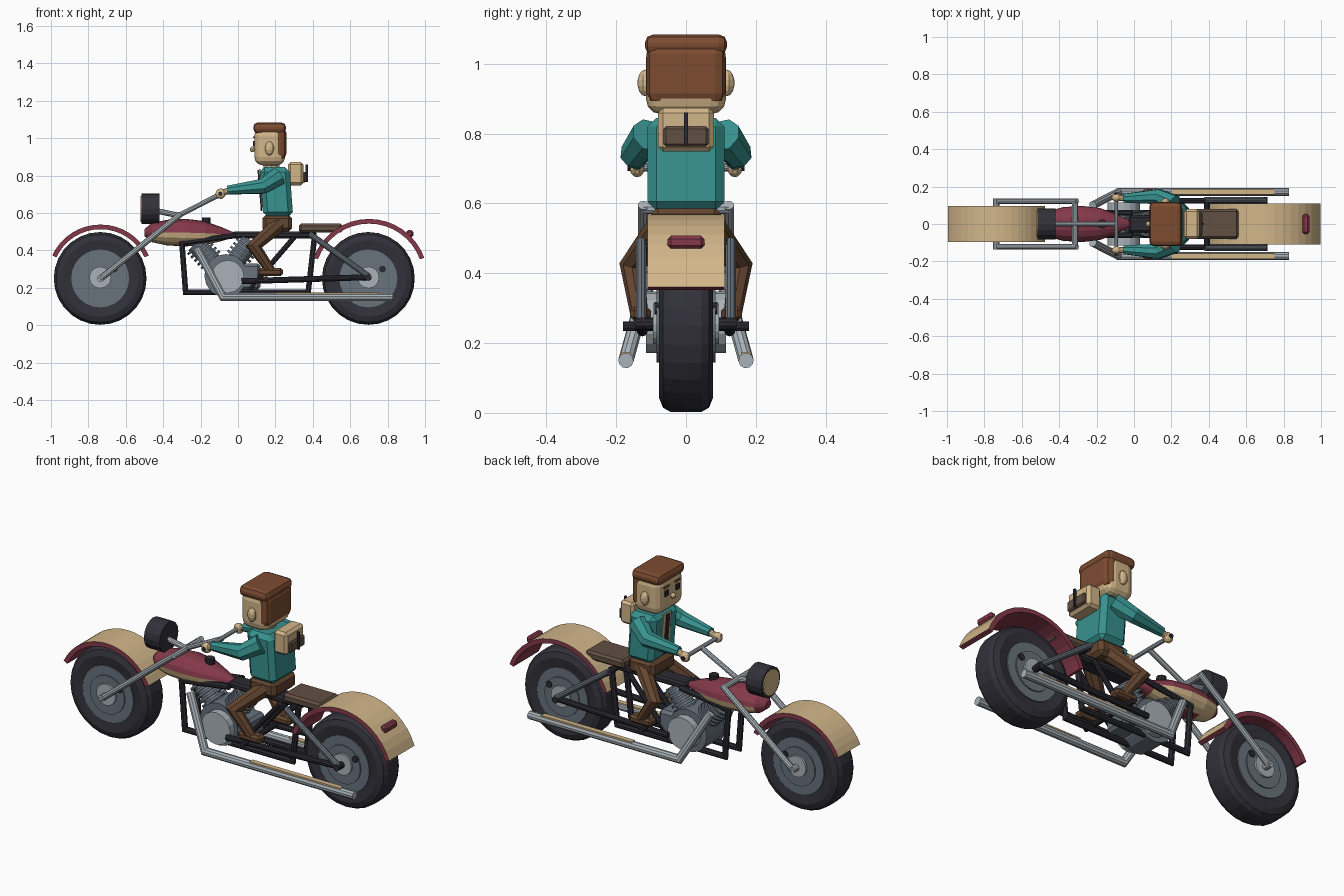
import bpy, bmesh, math
from mathutils import Vector, Matrix

if "Cube" in bpy.data.objects:
    bpy.data.objects.remove(bpy.data.objects["Cube"])


def mat(name, hexcol):
    m = bpy.data.materials.new(name)
    lin = []
    for i in (0, 2, 4):
        c = int(hexcol[i:i + 2], 16) / 255
        lin.append(c / 12.92 if c < 0.04045 else ((c + 0.055) / 1.055) ** 2.4)
    m.diffuse_color = (*lin, 1)
    m.use_nodes = True
    m.node_tree.nodes["Principled BSDF"].inputs["Base Color"].default_value = m.diffuse_color
    return m


RUBBER = mat("dark rubber", "32313a")
BLACK = mat("black frame", "2b2a32")
STEEL = mat("mid grey steel", "68727c")
CHROME = mat("light chrome", "a9b2b8")
RED = mat("maroon paint", "85394a")
TAN = mat("tan", "d2b68a")
TEAL = mat("teal cloth", "37928f")
BROWN = mat("brown cloth", "644630")
SEAT = mat("seat leather", "625043")
HAIR = mat("hair brown", "7d4c31")


def finish(name, bm, *mats):
    bmesh.ops.recalc_face_normals(bm, faces=bm.faces)
    me = bpy.data.meshes.new(name)
    bm.to_mesh(me)
    bm.free()
    for m in mats:
        me.materials.append(m)
    ob = bpy.data.objects.new(name, me)
    bpy.context.collection.objects.link(ob)
    return ob


def box(name, lo, hi, m, bevel=0, seg=1, shear=0):
    bm = bmesh.new()
    bmesh.ops.create_cube(bm, size=1)
    for v in bm.verts:
        if v.co.z > 0:
            v.co.x += shear / (hi[0] - lo[0])
        v.co = Vector([(a + b) / 2 + c * (b - a) for a, b, c in zip(lo, hi, v.co)])
    if bevel:
        bmesh.ops.bevel(bm, geom=bm.edges[:], offset=bevel, segments=seg, profile=0.5, affect='EDGES')
    return finish(name, bm, m)


def rod(name, a, b, r, m, sides=10, r2=None):
    a, b = Vector(a), Vector(b)
    d = b - a
    bm = bmesh.new()
    M = Matrix.Translation((a + b) / 2) @ d.to_track_quat('Z', 'Y').to_matrix().to_4x4()
    bmesh.ops.create_cone(bm, cap_ends=True, segments=sides, radius1=r,
                          radius2=r if r2 is None else r2, depth=d.length, matrix=M)
    return finish(name, bm, m)


def pipe(name, pts, r, m, sides=8):
    # mitred tube along a path, with one radius or one per point
    pts = [Vector(p) for p in pts]
    rs = r if isinstance(r, (list, tuple)) else [r] * len(pts)
    bm = bmesh.new()
    d = (pts[1] - pts[0]).normalized()
    u = d.cross(Vector((0, 1, 0))).normalized()
    v = d.cross(u)
    angs = [2 * math.pi * (i + .5) / sides for i in range(sides)]
    cur = [pts[0] + rs[0] * (math.cos(t) * u + math.sin(t) * v) for t in angs]
    rings = [[bm.verts.new(p) for p in cur]]
    for i in range(1, len(pts)):
        d = (pts[i] - pts[i - 1]).normalized()
        e = (pts[i + 1] - pts[i]).normalized() if i < len(pts) - 1 else d
        n = (d + e).normalized()
        cur = [pts[i] + (c - pts[i - 1] - d * (c - pts[i - 1]).dot(d)) * rs[i] / rs[i - 1] for c in cur]
        cur = [c - d * ((c - pts[i]).dot(n) / d.dot(n)) for c in cur]
        rings.append([bm.verts.new(p) for p in cur])
    for A, B in zip(rings, rings[1:]):
        for k in range(sides):
            bm.faces.new((A[k], A[k - 1], B[k - 1], B[k]))
    bm.faces.new(rings[0])
    bm.faces.new(rings[-1])
    return finish(name, bm, m)


def ball(name, c, size, m):
    bm = bmesh.new()
    bmesh.ops.create_uvsphere(bm, u_segments=10, v_segments=7, radius=1,
                              matrix=Matrix.Translation(c) @ Matrix.Diagonal((*size, 1)))
    return finish(name, bm, m)


def disc(name, x, z, r, hw, m, sides=24):
    return rod(name, (x, -hw, z), (x, hw, z), r, m, sides)


# wheels: lathed tyre, stepped rim, hub and valve dot
TYRE = [(.15, -.07), (.205, -.078), (.235, -.066), (.247, -.045), (.248, 0),
        (.247, .045), (.235, .066), (.205, .078), (.15, .07)]
for tag, x in (("front", -.737), ("rear", .697)):
    z, n = .25, 28
    bm = bmesh.new()
    rings = [[bm.verts.new((x + r * math.cos(2 * math.pi * k / n), y, z + r * math.sin(2 * math.pi * k / n)))
              for r, y in TYRE] for k in range(n)]
    for k in range(n):
        for j in range(len(TYRE)):
            bm.faces.new((rings[k][j], rings[k][j - 1], rings[k - 1][j - 1], rings[k - 1][j]))
    finish(tag + "_tyre", bm, RUBBER)
    disc(tag + "_rim", x, z, .155, .077, STEEL)
    disc(tag + "_rim_centre", x, z, .105, .084, STEEL)
    disc(tag + "_hub", x, z + .005, .058, .095, CHROME, 16)
    disc(tag + "_valve_dot", x + .075, z + .05, .018, .09, BLACK, 10)

# fenders: tan outer skin, maroon sides and underside
for tag, x, R, w, a0 in (("front", -.735, .285, .095, 25), ("rear", .70, .315, .11, 20)):
    bm = bmesh.new()
    rings = []
    for k in range(17):
        t = math.radians(a0 + (180 - 2 * a0) * k / 16)
        rings.append([bm.verts.new((x + r * math.cos(t), y, .253 + r * math.sin(t)))
                      for r, y in ((R, -w), (R, w), (R - .025, w), (R - .025, -w))])
    for A, B in zip(rings, rings[1:]):
        for j in range(4):
            f = bm.faces.new((A[j], A[(j + 1) % 4], B[(j + 1) % 4], B[j]))
            f.material_index = 0 if j == 0 else 1
    for end in (rings[0], rings[-1]):
        bm.faces.new(end).material_index = 1
    finish(tag + "_fender", bm, TAN, RED)
box("tail_light", (.90, -.053, .47), (.937, .053, .508), RED, .01)

# teardrop tank with tan lower side panel
bm = bmesh.new()
rings = []
for x, w, zc in ((-.50, .025, .495), (-.46, .068, .495), (-.38, .09, .495), (-.28, .097, .495),
                 (-.18, .085, .492), (-.09, .05, .487), (-.01, .012, .482)):
    rings.append([bm.verts.new((x, w * math.cos(t), zc + w * .76 * math.sin(t)))
                  for t in [math.pi * 2 * k / 16 for k in range(16)]])
for A, B in zip(rings, rings[1:]):
    for k in range(16):
        f = bm.faces.new((A[k], A[k - 1], B[k - 1], B[k]))
        c = f.calc_center_median()
        f.material_index = int(.435 < c.z < .496 and -.47 < c.x < -.12)
bm.faces.new(rings[0])
bm.faces.new(rings[-1])
finish("fuel_tank", bm, RED, TAN)
rod("filler_cap", (-.17, 0, .54), (-.17, 0, .575), .025, BLACK)

# headlight
rod("headlight_shell", (-.515, 0, .622), (-.42, 0, .622), .082, RUBBER, 16)
rod("headlight_lens", (-.521, 0, .622), (-.514, 0, .622), .07, TAN, 16)
rod("headlight_bracket", (-.43, 0, .61), (-.31, 0, .585), .015, CHROME)

# forks, clamp and handlebar
for s in (-1, 1):
    rod("fork_leg", (-.74, s * .122, .245), (-.305, s * .122, .595), .016, CHROME)
rod("front_axle", (-.737, -.135, .25), (-.737, .135, .25), .018, CHROME)
rod("fork_clamp", (-.315, -.122, .585), (-.315, .122, .585), .016, CHROME)
rod("handlebar_riser", (-.32, 0, .585), (-.095, 0, .70), .013, CHROME)
rod("handlebar", (-.095, -.14, .703), (-.095, .14, .703), .011, CHROME)
rod("grips", (-.095, -.168, .703), (-.095, .168, .703), .0105, BLACK)

# frame, swing arm, struts and pegs
for s in (-1, 1):
    pipe("frame_cradle", [(-.01, s * .06, .48), (-.30, s * .06, .44), (-.28, s * .06, .175),
                          (.375, s * .06, .175), (.41, s * .06, .48)], .016, BLACK)
    rod("swing_arm", (.02, s * .125, .235), (.71, s * .125, .257), .016, BLACK)
    rod("rear_strut", (.38, s * .128, .49), (.70, s * .128, .26), .016, STEEL)
    rod("seat_brace", (.06, s * .06, .19), (.30, s * .06, .47), .014, BLACK)
rod("strut_crossbar", (.39, -.135, .48), (.39, .135, .48), .016, BLACK)
rod("rear_axle", (.697, -.145, .255), (.697, .145, .255), .018, BLACK)
rod("foot_pegs", (.15, -.18, .248), (.15, .18, .248), .014, BLACK)
box("backbone", (-.03, -.045, .463), (.42, .045, .50), BLACK, .01)
box("passenger_seat", (.325, -.08, .495), (.56, .08, .543), SEAT, .012)

# engine: case, cover and two finned cylinders in a vee
disc("crankcase", -.065, .265, .115, .075, STEEL, 16)
disc("engine_cover", -.055, .26, .088, .115, CHROME, 16)
box("gearbox", (-.02, -.07, .19), (.12, .07, .33), STEEL, .015)
for tag, dx in (("front", -.72), ("rear", .58)):
    d = Vector((dx, 0, .75)).normalized()
    c = Vector((-.07, 0, .27))
    rod(tag + "_cylinder", c, c + d * .23, .05, STEEL, 12)
    for k in range(5):
        p = c + d * (.105 + .026 * k)
        rod(tag + "_cylinder_fin", p, p + d * .013, .068, STEEL, 12)

# exhausts with tan stripe plates
for s in (-1, 1):
    pipe("exhaust_pipe", [(-.22, s * .10, .41), (-.08, s * .172, .15), (.83, s * .172, .15)], .022, CHROME, 10)
    box("exhaust_stripe", (.2, s * .172 - .014, .166), (.75, s * .172 + .014, .174), TAN)

# rider: torso, shirt, tie
box("hips", (.13, -.10, .50), (.29, .10, .59), BROWN, .02)
box("torso", (.135, -.11, .58), (.295, .11, .845), TEAL, .025, 1, -.02)
box("shirt_front", (.129, -.035, .63), (.137, .035, .835), TAN, 0, 1, -.018)
box("tie", (.122, -.012, .61), (.13, .012, .83), BLACK, 0, 1, -.018)
rod("neck", (.18, 0, .82), (.18, 0, .88), .045, TAN)

# limbs
for s in (-1, 1):
    pipe("sleeve", [(.215, s * .105, .795), (.13, s * .147, .742), (-.055, s * .138, .722)],
         [.053, .042, .025], TEAL)
    rod("forearm", (-.04, s * .138, .722), (-.085, s * .14, .708), .017, TAN)
    ball("hand", (-.093, s * .14, .703), (.028, .022, .028), TAN)
    pipe("leg", [(.225, s * .06, .545), (.085, s * .155, .42), (.175, s * .135, .29)],
         [.045, .034, .026], BROWN)
    box("shoe", (.105, s * .13 - .03, .263), (.24, s * .13 + .03, .305), BROWN, .012)

# head, face and hair
box("head", (.087, -.115, .855), (.252, .115, 1.06), TAN, .045, 3)
ball("nose", (.077, 0, .94), (.015, .015, .015), TAN)
for s in (-1, 1):
    ball("ear", (.168, s * .117, .945), (.025, .022, .038), TAN)
    box("eye", (.081, s * .048 - .014, .955), (.088, s * .048 + .014, .985), BLACK)
    box("eyebrow", (.081, s * .048 - .022, 1.0), (.088, s * .048 + .022, 1.01), HAIR)
box("hair_top", (.082, -.118, 1.025), (.256, .118, 1.084), HAIR, .024, 2)
box("hair_back", (.19, -.113, .885), (.258, .113, 1.06), HAIR, .03, 2)

# backpack
box("backpack", (.268, -.08, .748), (.35, .08, .873), TAN, .014)
box("backpack_pocket", (.345, -.064, .763), (.365, .064, .82), SEAT, .007)
box("backpack_strap", (.362, -.006, .765), (.374, .006, .86), BLACK)
